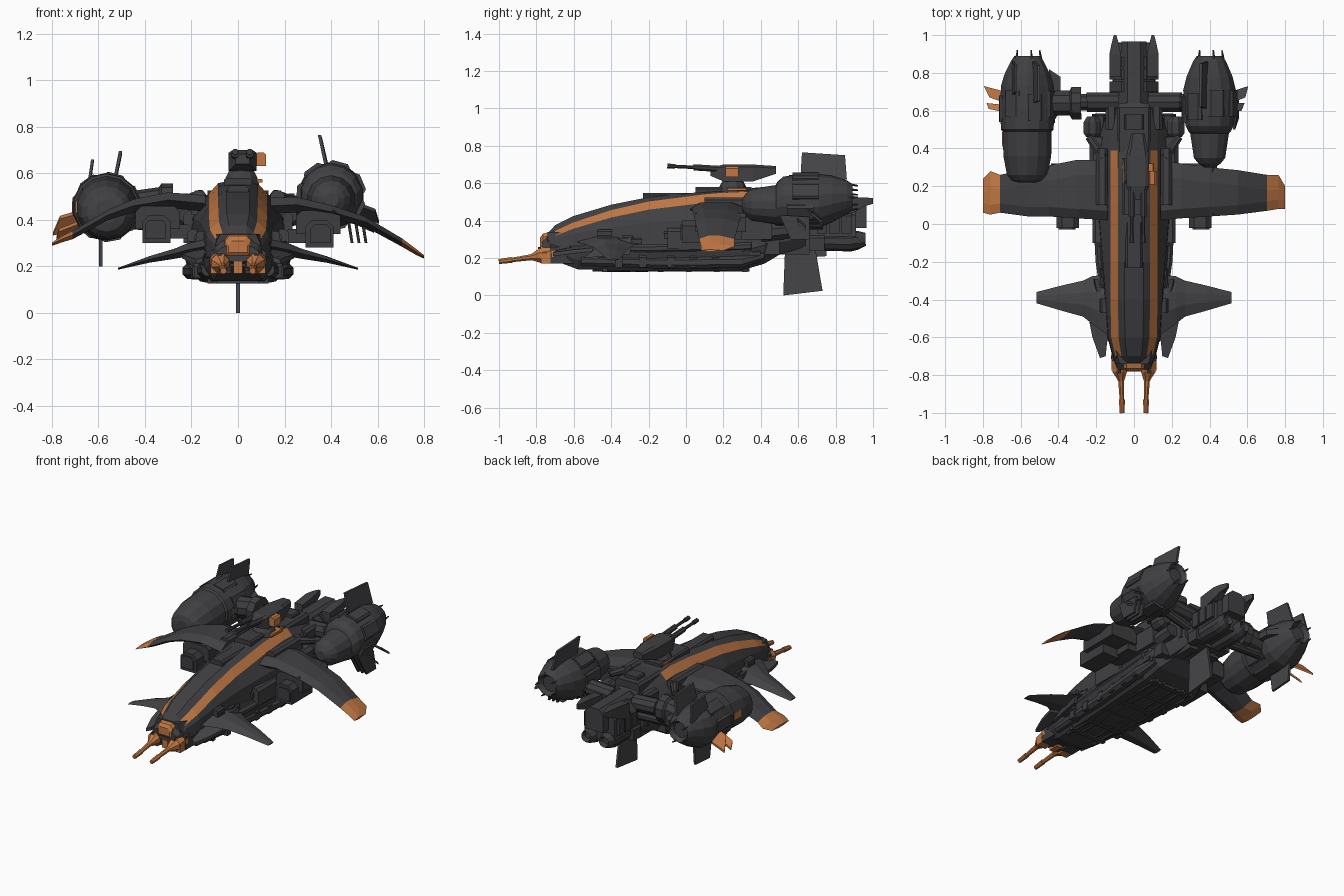
import bpy, bmesh, math, random
from mathutils import Vector, Matrix

random.seed(7)


def material(name, rgb):
    m = bpy.data.materials.new(name)
    m.diffuse_color = (*rgb, 1)
    return m


HULL = material("charcoal", (0.052, 0.052, 0.057))
FIN = material("slate", (0.060, 0.059, 0.065))
DARK = material("dark metal", (0.047, 0.047, 0.051))
ORANGE = material("burnt orange", (0.53, 0.185, 0.057))


def finish(name, bm, mats, mirror=False):
    bmesh.ops.recalc_face_normals(bm, faces=bm.faces)
    me = bpy.data.meshes.new(name)
    bm.to_mesh(me)
    bm.free()
    for m in mats:
        me.materials.append(m)
    ob = bpy.data.objects.new(name, me)
    bpy.context.collection.objects.link(ob)
    if mirror:
        ob.modifiers.new("mirror", 'MIRROR')
    return ob


def add_loft(bm, rings, rule=None):
    vs = [[bm.verts.new(p) for p in r] for r in rings]
    n = len(vs[0])
    for i in range(len(vs) - 1):
        for j in range(n):
            k = (j + 1) % n
            f = bm.faces.new((vs[i][j], vs[i][k], vs[i + 1][k], vs[i + 1][j]))
            f.material_index = rule(i, j) if rule else 0
    bm.faces.new(vs[0])
    end = bm.faces.new(vs[-1])
    end.material_index = rule(len(vs) - 2, 0) if rule else 0


def loft(name, rings, mats, rule=None, mirror=False):
    bm = bmesh.new()
    add_loft(bm, rings, rule)
    return finish(name, bm, mats, mirror)


def add_box(bm, x, y, z, t=0.12):
    """Box from ranges, with its upper long edges chamfered."""
    c = min(x[1] - x[0], z[1] - z[0]) * t * 2
    prof = [(x[0], z[0]), (x[1], z[0]), (x[1], z[1] - c), (x[1] - c, z[1]),
            (x[0] + c, z[1]), (x[0], z[1] - c)]
    add_loft(bm, [[(a, yy, b) for a, b in prof] for yy in y])


def boxes(name, items, mat, mirror=False):
    bm = bmesh.new()
    for it in items:
        add_box(bm, *it)
    return finish(name, bm, [mat], mirror)


def add_tube(bm, pts, n=8):
    """Stepped tube along (x, y, z, radius) points."""
    d = Vector(pts[-1][:3]) - Vector(pts[0][:3])
    q = d.to_track_quat('Z', 'Y')
    add_loft(bm, [[Vector(p[:3]) + q @ Vector((p[3] * math.cos(a), p[3] * math.sin(a), 0))
                   for a in (math.tau * (i + 0.5) / n for i in range(n))] for p in pts])


def tubes(name, items, mat, mirror=False, n=8):
    bm = bmesh.new()
    for it in items:
        add_tube(bm, it, n)
    return finish(name, bm, [mat], mirror)


def plate(name, pts, offset, mat, mirror=False):
    """Flat outline thickened along the offset vector."""
    o = Vector(offset) / 2
    return loft(name, [[Vector(p) - o for p in pts], [Vector(p) + o for p in pts]], [mat], mirror=mirror)


# Upper hull shell: y, half width, top, bottom, stripe drop
rings = []
for y, w, zt, zb, d in [(-.77, .085, .30, .22, .15), (-.70, .11, .375, .2, .17), (-.6, .135, .425, .2, .15), (-.4, .15, .485, .2, .10),
                        (-.2, .165, .525, .2, .07), (.1, .19, .555, .2, .04), (.3, .2, .565, .2, .02), (.39, .2, .56, .2, .02),
                        (.5, .17, .54, .22, .03), (.64, .13, .51, .26, .05)]:
    k, h = min(1, w / .14), zt - zb
    half = [(.05 * k, zt), (.085 * k, zt - d * h), (.125 * k, zt - (d * 1.2 + .12) * h), (w, zt - .42 * h), (w * 1.04, zb + .2 * h), (w * .8, zb)]
    rings.append([(a, y, b) for a, b in half] + [(-a, y, b) for a, b in reversed(half)])
loft("upper_hull", rings, [HULL, ORANGE], lambda i, j: int(1 <= i < 7 and j in (1, 9)))

# Belly hull
rings = []
for y, w, zb in [(-.74, .09, .2), (-.58, .14, .14), (-.2, .18, .13), (.3, .215, .135), (.42, .2, .17), (.52, .13, .23), (.7, .1, .25)]:
    half = [(w * .75, zb), (w, zb + .05), (w * 1.06, zb + .1), (w * .85, .34)]
    rings.append([(a, y, b) for a, b in half] + [(-a, y, b) for a, b in reversed(half)])
loft("belly_hull", rings, [DARK])

# Side pipes, rails and clamps under the hull
tubes("side_pipes", [
    [(.13, -.56, .185, .028), (.17, -.1, .175, .035), (.205, .3, .18, .036), (.18, .42, .21, .02)],
    [(.12, -.62, .25, .022), (.18, -.2, .25, .025), (.21, .35, .26, .025)],
    [(.1, -.5, .14, .014), (.1, .34, .14, .014)],
    [(.05, -.45, .135, .01), (.05, .34, .138, .01)]], HULL, True)
boxes("pipe_clamps", [((.12, .21 + .06 * y), (y, y + .04), (.15, .22))
                      for y in (-.38, -.25, -.1, .02, .14, .26)], DARK, True)
boxes("belly_slats", [((-.13, .13), (y, y + .03), (.126, .15)) for y in (-.45, -.3, -.15, 0, .15, .3)], DARK)
boxes("shoulder_blocks", [((.14, .2), (.1, .40), (.42, .525)), ((.15, .235), (.2, .46), (.3, .44)),
                          ((.15, .22), (-.1, .12), (.25, .36)), ((.13, .2), (.34, .5), (.22, .34))], HULL, True)
bm = bmesh.new()
for _ in range(24):
    y, z = random.uniform(-.52, .36), random.uniform(.2, .32)
    l, x = random.uniform(.03, .09), .165 + .05 * (y + .4)
    add_box(bm, (x - .06, x + random.uniform(0, .02)), (y, y + l), (z, z + random.uniform(.02, .05)))
finish("side_machinery", bm, [DARK], True)

# Low spine and deck fittings
boxes("spine", [((-.045, .045), (-.23, .1), (.5, .548)), ((-.06, .06), (.05, .35), (.54, .58)),
                ((-.09, .09), (.38, .62), (.5, .56)), ((-.05, .05), (.5, .58), (.55, .58))], DARK)

# Turret with twin guns
tubes("turret_base", [[(.015, .25, .55, .08), (.015, .25, .585, .07), (.015, .25, .63, .045)]], HULL, n=10)
loft("turret_body", [[(.02 + sx * w, y, z) for sx, z in ((-1, a), (1, a), (1, b), (.7, b + .012), (-.7, b + .012), (-1, b))]
                     for y, w, a, b in ((.13, .03, .64, .67), (.2, .06, .61, .688), (.36, .06, .61, .688), (.48, .035, .65, .68))], [HULL])
tubes("turret_guns", [[(x, .2, .675, .018), (x, .04, .685, .018), (x, .04, .685, .01), (x, -.06, .69, .01),
                       (x, -.06, .69, .014), (x, -.1, .692, .014)] for x in (-.012, .05)], DARK)
boxes("turret_sight", [((.075, .12), (.21, .28), (.632, .69))], ORANGE)
boxes("turret_base_marking", [((-.06, .105), (.22, .32), (.56, .576))], ORANGE)

# Nose cap and chin cannons
loft("nose_cap", [[(sx * w, y, z) for sx, z in ((-1, a), (1, a), (1, b - .02), (.7, b), (-.7, b), (-1, b - .02))]
                  for y, w, a, b in ((-.78, .04, .26, .31), (-.765, .055, .24, .33), (-.71, .06, .24, .345))], [ORANGE])
tubes("cannons", [[(.08, -.66, .23, .03), (.08, -.7, .225, .045), (.075, -.78, .212, .042), (.07, -.81, .207, .026),
                   (.068, -.83, .204, .017), (.064, -.93, .19, .013), (.064, -.93, .19, .017), (.063, -1, .181, .014)]], ORANGE, True)
boxes("cannon_shrouds", [((.05, .118), (-.775, -.725), (.17, .262), .25)], ORANGE, True)
boxes("cannon_housings", [((.03, .12), (-.725, -.6), (.17, .28))], DARK, True)
boxes("cannon_slots", [((.07, .088), (-.79, -.77), (.235, .258)), ((.03, .048), (-.765, -.7), (.18, .24))], DARK, True)
boxes("chin_plate", [((-.02, .02), (-.77, -.7), (.17, .24))], ORANGE)

# Canards and forward strakes
rings = [[(x, a, z), (x, (a * 2 + b) / 3, z + t), (x, (a + b * 2) / 3, z + t), (x, b, z), (x, (a + b) / 2, z - t)]
         for x, a, b, z, t in ((.12, -.6, -.27, .29, .03), (.22, -.53, -.275, .27, .028), (.27, -.49, -.3, .255, .022),
                               (.38, -.46, -.325, .23, .014), (.515, -.42, -.36, .19, .004))]
loft("canards", rings, [FIN], mirror=True)
plate("forward_strakes", [(.13, -.5, .27), (.24, -.5, .245), (.22, -.6, .235), (.18, -.71, .22), (.15, -.70, .23)], (0, 0, .02), FIN, True)
plate("canard_fences", [(.18, -.55, .2), (.21, -.3, .22), (.2, -.29, .31), (.17, -.42, .3)], (.02, 0, 0), HULL, True)


# Drooping main wings; the left one sits a little higher
def wing(name, s, stations):
    rings = [[(s * x, a, z), (s * x, a + .05, z + t), (s * x, b - .08, z + t), (s * x, b, z),
              (s * x, b - .08, z - t), (s * x, a + .05, z - t)] for x, a, b, z, t in stations]
    loft(name, rings, [HULL, ORANGE], lambda i, j: int(i >= len(stations) - 3))


wing("right_wing", 1, [(.14, .02, .34, .46, .035), (.25, .03, .32, .465, .033), (.4, .04, .30, .435, .028), (.55, .05, .285, .39, .022),
                       (.705, .07, .26, .302, .018), (.765, .08, .26, .262, .013), (.8, .08, .2, .24, .007)])
wing("left_wing", -1, [(.14, .02, .34, .47, .035), (.3, .03, .34, .485, .033), (.45, .04, .31, .46, .028), (.56, .04, .29, .42, .022),
                       (.71, .06, .26, .335, .018), (.76, .05, .28, .315, .013), (.8, .06, .24, .295, .007)])


# Underwing pods
def pod(name, s, dz):
    def r(a, b):
        return (min(s * a, s * b), max(s * a, s * b))
    boxes(name, [(r(.29, .41), (-.02, .2), (.28 + dz, .4 + dz)), (r(.25, .44), (.05, .32), (.34 + dz, .44 + dz)),
                 (r(.31, .4), (-.03, 0), (.3 + dz, .38 + dz)), (r(.2, .3), (.1, .3), (.3 + dz, .36 + dz))], DARK)


pod("right_pod", 1, 0)
pod("left_pod", -1, .02)
for i, x in enumerate((.47, .5, .53)):
    plate(f"pod_vane_{i + 1}", [(x, .5, .43), (x, .66, .42), (x + .02, .66, .3), (x + .02, .56, .3)], (.012, 0, 0), DARK)


# Engine nacelles
def engine(side, cx, cz, y0, prof, n=14):
    def ring(y, r, dz):
        return [(cx + r * math.cos(a), y0 + y, cz + dz + r * math.sin(a))
                for a in (math.tau * (i + .5) / n for i in range(n))]
    loft(side + "_engine", [ring(*p) for p in prof], [HULL])
    bm = bmesh.new()
    for i in range(7):
        a = math.tau * (i + .3) / 7
        dy = random.uniform(-.04, .06)
        before = set(bm.verts)
        add_box(bm, (-.045, .045), (y0 - .04 + dy, y0 + .1 + dy), (.1, .148))
        m = Matrix.Translation((cx, 0, cz)) @ Matrix.Rotation(a, 4, 'Y')
        bmesh.ops.transform(bm, matrix=m, verts=[v for v in bm.verts if v not in before])
    finish(side + "_engine_panels", bm, [HULL])
    tubes(side + "_exhaust_spikes", [[(cx + .08 * math.cos(a), y0 + .2, cz + .02 + .08 * math.sin(a), .014),
                                      (cx + .065 * math.cos(a), y0 + .31, cz + .02 + .065 * math.sin(a), .004)]
                                     for a in (math.tau * i / 5 for i in range(5))], DARK, n=5)


engine("right", .40, .505, .61, [(-.31, .03, -.02), (-.29, .06, -.02), (-.26, .085, -.02), (-.13, .105, -.02), (-.12, .115, -.01),
                                 (-.09, .13, 0), (-.03, .139, 0), (.1, .143, 0), (.17, .125, .01), (.25, .09, .02), (.28, .07, .02), (.25, .05, .02)])
engine("left", -.565, .455, .61, [(-.39, .05, -.02), (-.38, .085, -.02), (-.35, .11, -.02), (-.25, .13, -.01), (-.12, .132, 0), (-.11, .143, 0),
                                  (0, .147, 0), (.12, .143, 0), (.18, .125, .01), (.25, .09, .02), (.28, .07, .02), (.25, .05, .02)])
plate("left_engine_marking", [(-.694, .41, .43), (-.694, .49, .43), (-.694, .49, .48), (-.694, .41, .48)], (.009, 0, 0), ORANGE)

# Engine fins
plate("right_top_fin", [(.385, .61, .6), (.35, .62, .765), (.355, .85, .75), (.385, .86, .62)], (.014, 0, 0), FIN)
plate("left_top_fin", [(-.53, .64, .57), (-.505, .65, .695), (-.505, .84, .68), (-.53, .86, .56)], (.014, 0, 0), FIN)
plate("left_outer_top_fin", [(-.64, .68, .56), (-.625, .7, .66), (-.625, .84, .65), (-.64, .86, .54)], (.012, 0, 0), FIN)
plate("left_bottom_fin", [(-.59, .58, .33), (-.59, .6, .2), (-.59, .75, .21), (-.59, .76, .33)], (.014, 0, 0), FIN)
plate("left_side_fin", [(-.68, .64, .435), (-.765, .67, .41), (-.795, .73, .34), (-.68, .70, .36)], (0, 0, .014), ORANGE)
plate("left_lower_side_fin", [(-.68, .59, .39), (-.77, .61, .355), (-.78, .64, .32), (-.68, .63, .36)], (0, 0, .014), ORANGE)
plate("right_side_fin", [(.51, .64, .47), (.59, .67, .44), (.605, .73, .39), (.51, .7, .43)], (0, 0, .014), FIN)
plate("right_lower_side_fin", [(.5, .59, .43), (.57, .6, .39), (.585, .64, .35), (.5, .64, .39)], (0, 0, .014), FIN)

# Arms carrying the engines
for side, s, x1, z1 in (("right", 1, .34, .49), ("left", -1, .48, .45)):
    tubes(side + "_engine_arm", [
        [(s * .08, .645, .45, .054), (s * .25, .645, .46, .054), (s * .25, .645, .46, .045), (s * .28, .645, .46, .045),
         (s * .28, .64, .465, .09), (s * .33, .64, .465, .09), (s * .34, .64, .47, .07), (s * x1, .64, z1, .07)],
        [(s * .1, .64, .37, .03), (s * x1, .64, z1 - .06, .03)]], DARK, n=10)
plate("left_inner_guard", [(-.45, .5, .47), (-.39, .6, .46), (-.39, .78, .46), (-.45, .82, .47)], (0, 0, .04), HULL)
tubes("thrusters", [[(.22, .46, .42, .035), (.22, .48, .42, .05), (.22, .54, .42, .05), (.22, .57, .42, .03)],
                    [(.18, .4, .33, .05), (.18, .58, .35, .045)],
                    [(.16, .35, .5, .03), (.24, .46, .48, .02)]], DARK, True)

# Tail block, ribs, horns and exhausts
boxes("tail_block", [((-.11, .11), (.58, .91), (.27, .48)), ((-.065, .065), (.6, .965), (.36, .51))], HULL)
boxes("tail_ribs", [((-.13, .13), (y, y + .055), (.33, .49), .2) for y in (.7, .765, .83)], DARK)
loft("tail_horns", [[(.1 + a * w, y, z + b * h) for a, b in ((-1, -1), (1, -1), (1, 1), (-1, 1))]
                    for y, w, z, h in ((.78, .03, .46, .05), (.9, .03, .485, .04), (.95, .02, .5, .025), (1, .007, .505, .015))], [HULL], mirror=True)
tubes("tail_exhausts", [[(.065, .7, .29, .05), (.065, .88, .29, .055), (.065, .92, .295, .05), (.065, .96, .3, .035), (.065, .93, .3, .025)]], DARK, True, 10)
boxes("tail_machinery", [((.09, .15), (.5, .62), (.3, .5)), ((.08, .13), (.66, .74), (.24, .32)), ((.05, .11), (.5, .66), (.22, .3))], DARK, True)

# Ventral fin
plate("ventral_fin", [(0, .52, 0), (0, .73, .025), (0, .69, .26), (0, .53, .26)], (.016, 0, 0), FIN)
